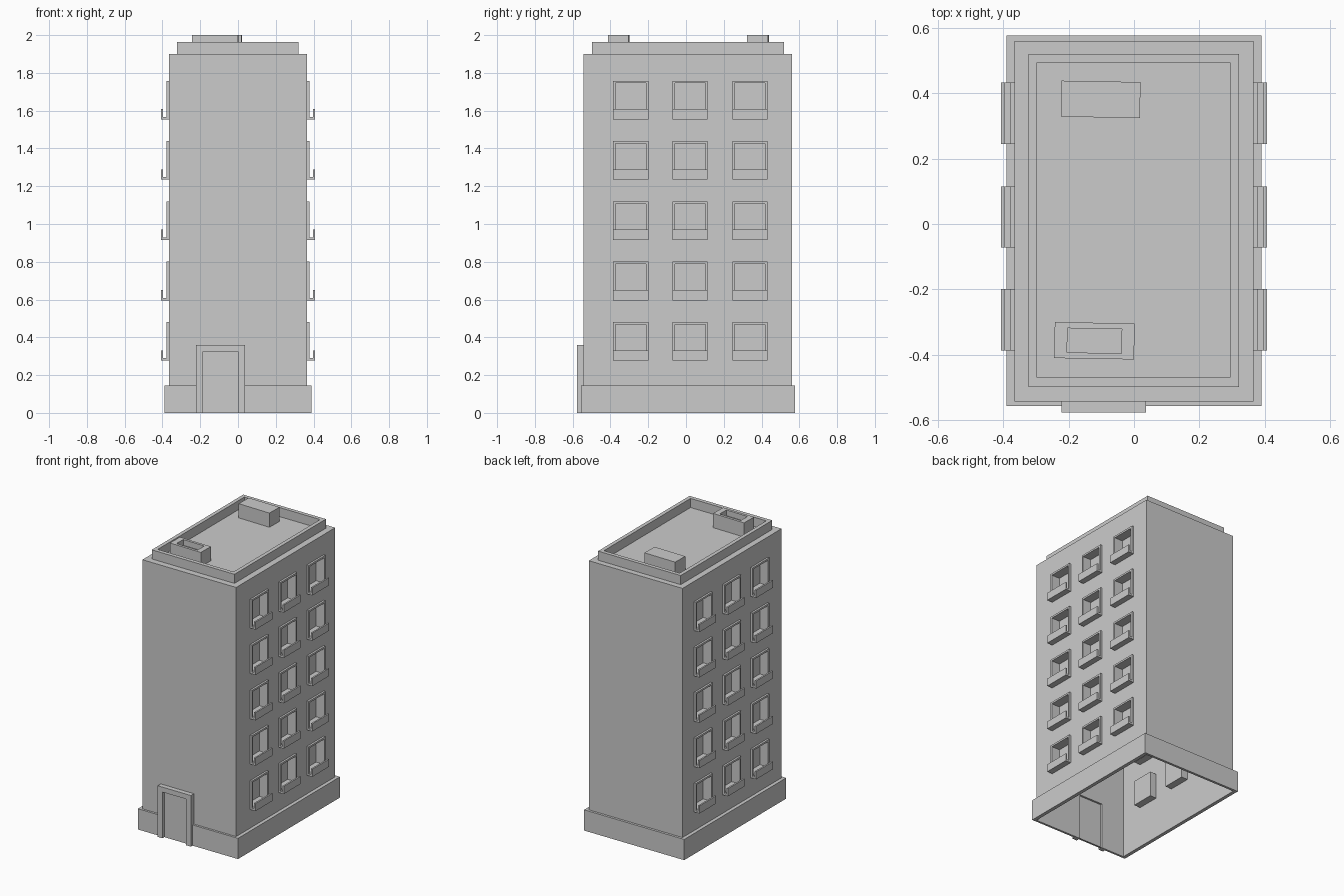
import bpy, bmesh, math
from mathutils import Vector as V

if "Cube" in bpy.data.objects:
    bpy.data.objects.remove(bpy.data.objects["Cube"])

X, YF, YB, ZR = 0.365, -0.542, 0.56, 1.90           # body half width, front, back, roof
COLS = [-0.2925, 0.0215, 0.3385]                    # window centres along y
ROWS = [0.277 + 0.3193 * i for i in range(5)]       # window bottoms
WW, WH, B = 0.187, 0.204, 0.013                     # window frame width, height, border


def finish(bm, name, mirror=False, recalc=True):
    if recalc:
        bmesh.ops.recalc_face_normals(bm, faces=bm.faces[:])
    me = bpy.data.meshes.new(name)
    bm.to_mesh(me)
    bm.free()
    ob = bpy.data.objects.new(name, me)
    bpy.context.collection.objects.link(ob)
    if mirror:
        ob.modifiers.new("mirror", 'MIRROR').use_axis[0] = True
    return ob


def face(bm, pts):
    return bm.faces.new([bm.verts.new(p) for p in pts])


def extrude(bm, faces, vec):
    r = bmesh.ops.extrude_face_region(bm, geom=faces, use_keep_orig=True)
    vs = [g for g in r['geom'] if isinstance(g, bmesh.types.BMVert)]
    bmesh.ops.translate(bm, verts=vs, vec=vec)


def prism(bm, pts, vec):
    extrude(bm, [face(bm, pts)], vec)


def ring(bm, outer, inner, vec):
    o = [bm.verts.new(p) for p in outer]
    i = [bm.verts.new(p) for p in inner]
    fs = [bm.faces.new((o[k], o[k - 1], i[k - 1], i[k])) for k in range(4)]
    extrude(bm, fs, vec)


def rect(a0, a1, b0, b1, f):
    return [f(a0, b0), f(a1, b0), f(a1, b1), f(a0, b1)]


def wall(name, o, u, n, u0, u1, holes, depth, mirror=False):
    """Open sheet wall with rectangular holes, each backed by a recessed panel."""
    bm = bmesh.new()
    P = lambda a, z, d=0: V(o) + V(u) * a + V(n) * d + V((0, 0, z))
    us = sorted({u0, u1, *[h[0] for h in holes], *[h[1] for h in holes]})
    zs = sorted({0, ZR, *[h[2] for h in holes], *[h[3] for h in holes]})
    for a, b in zip(us, us[1:]):
        for c, d in zip(zs, zs[1:]):
            mu, mz = (a + b) / 2, (c + d) / 2
            if not any(h[0] < mu < h[1] and h[2] < mz < h[3] for h in holes):
                face(bm, rect(a, b, c, d, P))
    for h in holes:
        p = rect(*h, P)
        q = rect(*h, lambda a, z: P(a, z, -depth))
        face(bm, q)
        for k in range(4):
            j = (k + 1) % 4
            face(bm, (p[k], p[j], q[j], q[k]))
    bmesh.ops.remove_doubles(bm, verts=bm.verts[:], dist=1e-5)
    return finish(bm, name, mirror, recalc=False)


# Walls: hollow shell, open underneath
holes = [(c - WW / 2 + B, c + WW / 2 - B, z + B, z + WH - B) for c in COLS for z in ROWS]
wall("window_walls", (X, 0, 0), (0, 1, 0), (1, 0, 0), YF, YB, holes, 0.05, True)
wall("front_wall_and_door", (0, YF, 0), (1, 0, 0), (0, -1, 0), -X, X,
     [(-0.185, 0.0, 0, 0.325)], -0.013)
wall("back_wall", (0, YB, 0), (-1, 0, 0), (0, 1, 0), -X, X, [], 0)
bm = bmesh.new()
face(bm, rect(-X, X, YF, YB, lambda a, b: (a, b, ZR)))
finish(bm, "roof_deck", recalc=False)

# Window frames and L-shaped sills, mirrored to the left side
fr, si = bmesh.new(), bmesh.new()
for c in COLS:
    for z in ROWS:
        f = lambda a, b: (X, a, b)
        y0, y1 = c - WW / 2, c + WW / 2
        ring(fr, rect(y0, y1, z, z + WH, f),
             rect(y0 + B, y1 - B, z + B, z + WH - B, f), (0.014, 0, 0))
        prof = [(X + 0.014, 0), (0.407, 0), (0.407, 0.054), (0.396, 0.054),
                (0.396, B), (X + 0.014, B)]
        prism(si, [(x, y0, z + h) for x, h in prof], (0, WW, 0))
finish(fr, "window_frames", True)
finish(si, "window_sills", True)

# Plinth band, interrupted by the doorway
bm = bmesh.new()
D0, D1, BX, BF, BB = -0.222, 0.036, 0.39, -0.557, 0.577
prism(bm, [(x, y, 0) for x, y in [
    (D1, BF), (BX, BF), (BX, BB), (-BX, BB), (-BX, BF), (D0, BF),
    (D0, YF), (-X, YF), (-X, YB), (X, YB), (X, YF), (D1, YF)]], (0, 0, 0.146))
finish(bm, "plinth")

# Door frame
bm = bmesh.new()
prism(bm, [(x, -0.576, z) for x, z in [
    (D0, 0), (D0, 0.36), (D1, 0.36), (D1, 0), (0, 0), (0, 0.325),
    (-0.185, 0.325), (-0.185, 0)]], (0, YF + 0.576, 0))
finish(bm, "door_frame")

# Roof parapet
bm = bmesh.new()
f = lambda a, b: (a, b, ZR)
ring(bm, rect(-0.323, 0.321, -0.498, 0.52, f),
     rect(-0.296, 0.294, -0.47, 0.493, f), (0, 0, 0.064))
finish(bm, "parapet")

# Roof units: a solid box at the back and an open-topped box at the front
f = lambda a, b: (a, b, 0)
bm = bmesh.new()
prism(bm, rect(-0.121, 0.121, -0.055, 0.055, f), (0, 0, 2 - ZR))
back = finish(bm, "roof_box_back")
back.location = (-0.102, 0.381, ZR)

bm = bmesh.new()
inner = rect(-0.083, 0.083, -0.037, 0.037, f)
ring(bm, rect(-0.122, 0.122, -0.055, 0.055, f), inner, (0, 0, 2 - ZR))
prism(bm, inner, (0, 0, 0.06))
front = finish(bm, "roof_box_front")
front.location = (-0.121, -0.357, ZR)
for ob in (back, front):
    ob.rotation_euler.z = math.radians(-1)
